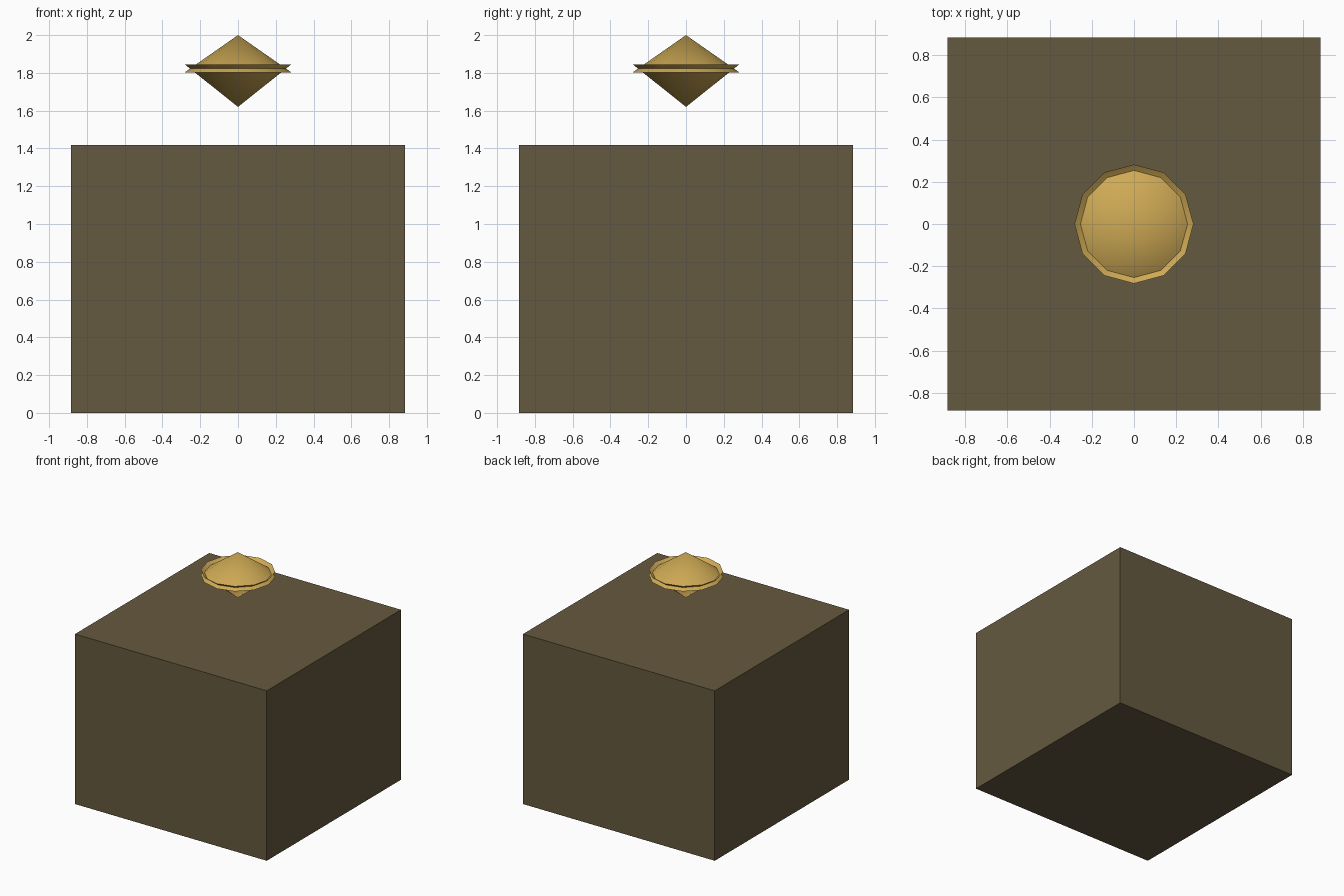
import bpy
from math import pi

if "Cube" in bpy.data.objects:
    bpy.data.objects.remove(bpy.data.objects["Cube"])


def paint(obj, name, rgb):
    mat = bpy.data.materials.new(name)
    mat.diffuse_color = (*rgb, 1)
    mat.use_nodes = True
    mat.node_tree.nodes["Principled BSDF"].inputs["Base Color"].default_value = mat.diffuse_color
    obj.data.materials.append(mat)


# Large block
W, H = 1.77, 1.418
bpy.ops.mesh.primitive_cube_add(size=1, location=(0, 0, H / 2))
block = bpy.context.object
block.name = "block"
block.scale = (W, W, H)
bpy.ops.object.transform_apply(location=False, rotation=False, scale=True)
paint(block, "dark_brown", (0.13, 0.10, 0.05))


# Floating marker: two open 12-sided cones that overlap at their rims
def open_cone(name, tip_z, rim_z, radius=0.282):
    flip = pi if tip_z < rim_z else 0
    bpy.ops.mesh.primitive_cone_add(
        vertices=12, radius1=radius, radius2=0, depth=abs(tip_z - rim_z),
        end_fill_type='NOTHING', location=(0, 0, (tip_z + rim_z) / 2),
        rotation=(flip, 0, 0))
    cone = bpy.context.object
    cone.name = name
    bpy.ops.object.shade_smooth()
    paint(cone, name + "_gold", (0.62, 0.40, 0.09))


open_cone("marker_upper_cone", 2.0, 1.803)
open_cone("marker_lower_cone", 1.62, 1.845)
